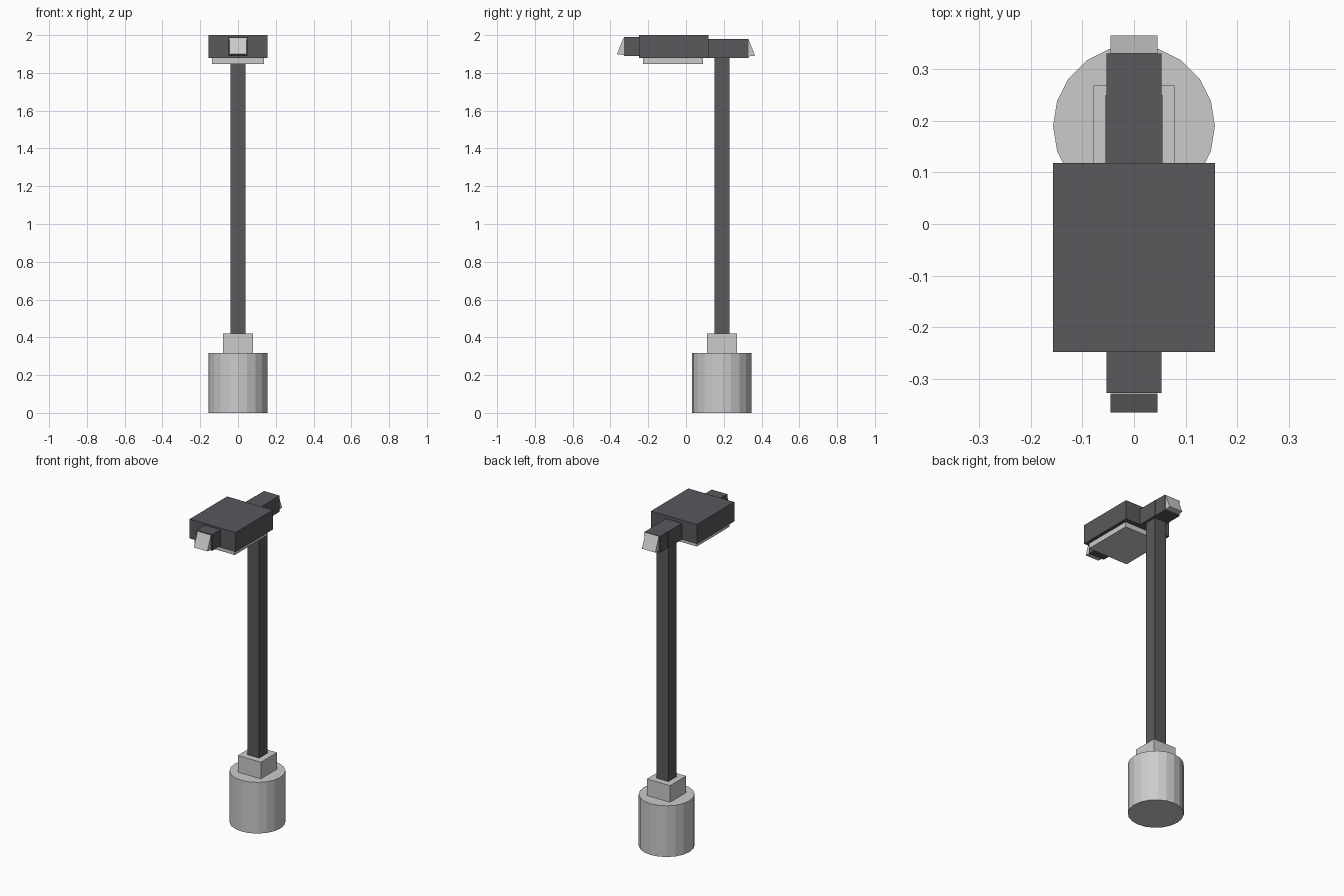
import bpy
import bmesh
import math

if "Cube" in bpy.data.objects:
    bpy.data.objects.remove(bpy.data.objects["Cube"])

dark = bpy.data.materials.new("dark_metal")
dark.diffuse_color = (0.1, 0.1, 0.11, 1)
dark.use_nodes = True
dark.node_tree.nodes["Principled BSDF"].inputs["Base Color"].default_value = dark.diffuse_color


def finish(name, bm, mat=None):
    bmesh.ops.recalc_face_normals(bm, faces=bm.faces)
    mesh = bpy.data.meshes.new(name)
    bm.to_mesh(mesh)
    bm.free()
    ob = bpy.data.objects.new(name, mesh)
    bpy.context.collection.objects.link(ob)
    if mat:
        mesh.materials.append(mat)
    return ob


def prism(name, half_x, profile, mat=None):
    """Extrude a (y, z) outline across x, symmetric about x = 0."""
    bm = bmesh.new()
    face = bm.faces.new([bm.verts.new((-half_x, y, z)) for y, z in profile])
    ext = bmesh.ops.extrude_face_region(bm, geom=[face])
    verts = [v for v in ext["geom"] if isinstance(v, bmesh.types.BMVert)]
    bmesh.ops.translate(bm, verts=verts, vec=(2 * half_x, 0, 0))
    return finish(name, bm, mat)


def box(name, half_x, y0, y1, z0, z1, mat=None):
    return prism(name, half_x, [(y0, z0), (y1, z0), (y1, z1), (y0, z1)], mat)


# Twenty-sided foot
POST_Y = 0.19
bm = bmesh.new()
bmesh.ops.create_cone(bm, cap_ends=True, segments=20, radius1=0.157,
                      radius2=0.157, depth=0.317)
bmesh.ops.translate(bm, verts=bm.verts, vec=(0, POST_Y, 0.1585))
finish("base", bm)

# Collar and post
box("collar", 0.079, POST_Y - 0.079, POST_Y + 0.079, 0.317, 0.42)
box("post", 0.04, POST_Y - 0.04, POST_Y + 0.04, 0.42, 1.88, dark)

# Lamp head with light panel underneath
box("lamp_head", 0.157, -0.248, 0.118, 1.88, 2.0, dark)
box("light_panel", 0.137, -0.228, 0.09, 1.848, 1.88)

# Rear arm and the two end housings
box("rear_arm", 0.055, 0.118, 0.25, 1.88, 1.98, dark)
box("rear_housing", 0.053, 0.25, 0.331, 1.88, 1.98, dark)
box("front_housing", 0.053, -0.328, -0.248, 1.89, 1.99, dark)

# Wedge-shaped lenses, slanting outwards towards the bottom
for name, side, z in (("front_lens", -1, 1.895), ("rear_lens", 1, 1.887)):
    prism(name, 0.046, [(side * 0.329, z), (side * 0.366, z + 0.004),
                        (side * 0.331, z + 0.09), (side * 0.329, z + 0.09)])
